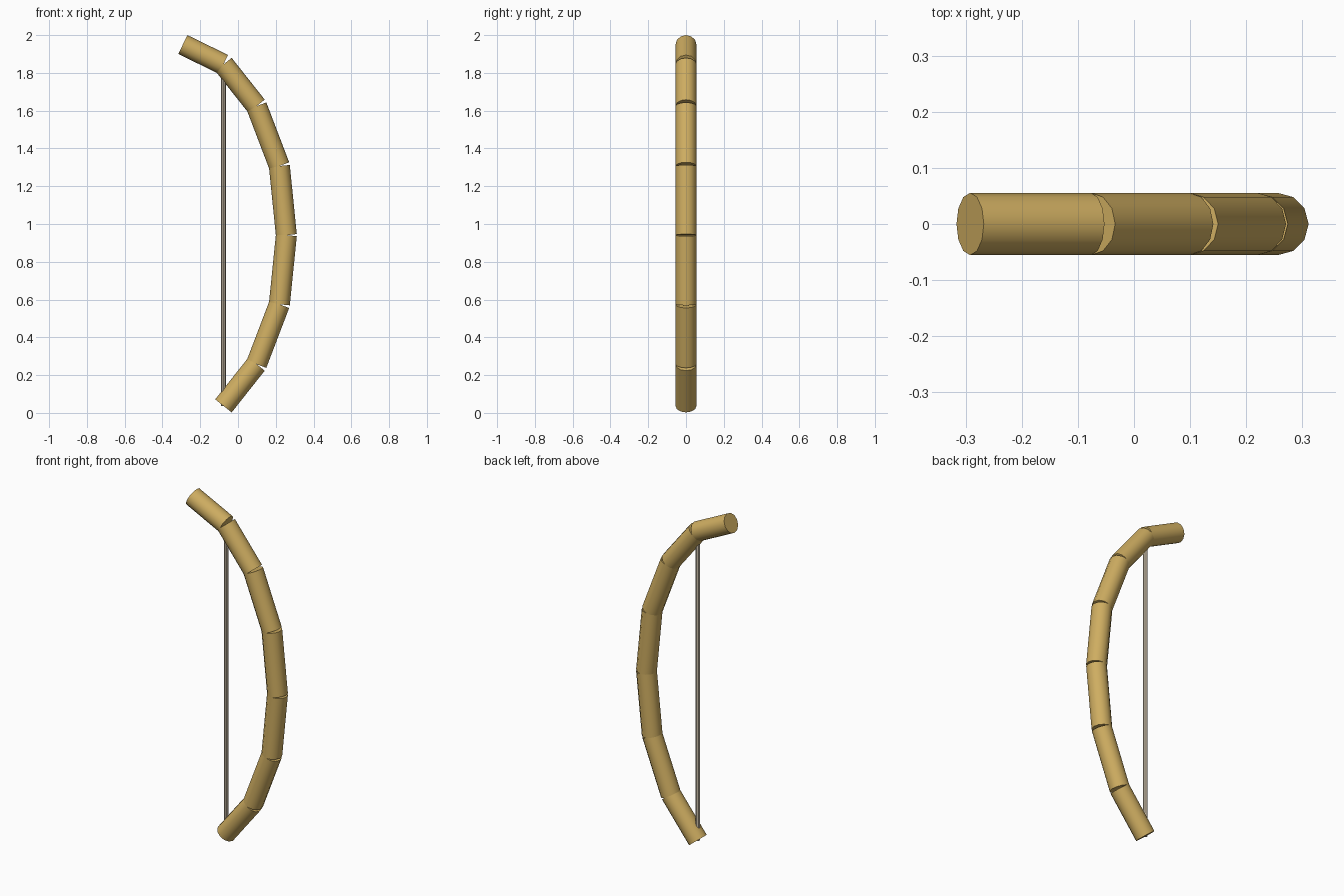
import bpy, math
from mathutils import Vector

if "Cube" in bpy.data.objects:
    bpy.data.objects.remove(bpy.data.objects["Cube"])


def material(name, colour):
    m = bpy.data.materials.new(name)
    m.diffuse_color = colour
    m.use_nodes = True
    m.node_tree.nodes["Principled BSDF"].inputs["Base Color"].default_value = m.diffuse_color
    return m


def rod(name, start, end, radius, sides, mat):
    """Capped cylinder between two (x, z) points in the y = 0 plane."""
    a, b = Vector((start[0], 0, start[1])), Vector((end[0], 0, end[1]))
    d = b - a
    tilt = math.atan2(d.x, d.z)
    bpy.ops.mesh.primitive_cylinder_add(vertices=sides, radius=radius, depth=d.length,
                                        location=(a + b) / 2, rotation=(0, tilt, 0))
    obj = bpy.context.object
    obj.name = name
    obj.data.materials.append(mat)
    bpy.ops.object.shade_smooth_by_angle(angle=math.radians(40))
    return obj


wood = material("golden_wood", (0.62, 0.42, 0.12, 1))
cord = material("pale_cord", (0.60, 0.52, 0.40, 1))

# Curved limb: half arc mirrored about its middle height, then the bent-back tip
mid = 0.941
half = [(-0.077, 0.904), (0.098, 0.683), (0.219, 0.366)]
path = [(x, mid - h) for x, h in half] + [(0.256, mid)]
path += [(x, mid + h) for x, h in reversed(half)]
path.append((-0.292, 1.950))
for i, (p, q) in enumerate(zip(path, path[1:])):
    name = "limb_tip" if i == len(path) - 2 else f"limb_segment_{i + 1}"
    rod(name, p, q, 0.0555, 12, wood)

# Straight string joining the two ends of the arc
rod("string", path[0], path[-2], 0.0125, 8, cord)
